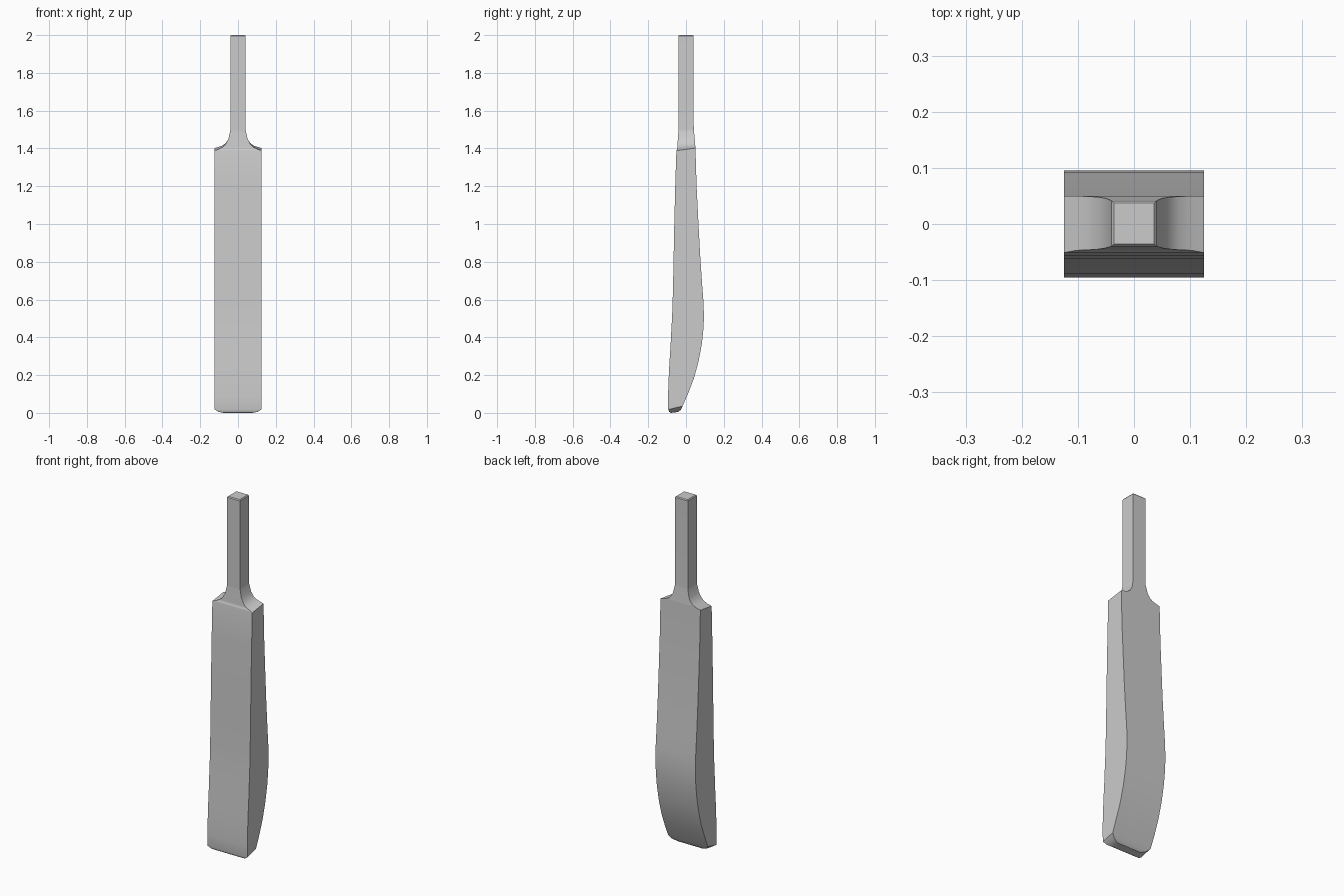
import bpy
import bmesh


def loft(name, rows, cap_bottom=True, cap_top=True):
    """Loft four-cornered rings: (z_front, z_back, half_width, y_front, y_back)."""
    bm = bmesh.new()
    rings = []
    for zf, zb, w, yf, yb in rows:
        corners = [(-w, yf, zf), (w, yf, zf), (w, yb, zb), (-w, yb, zb)]
        rings.append([bm.verts.new(c) for c in corners])
    for a, b in zip(rings, rings[1:]):
        for i in range(4):
            j = (i + 1) % 4
            bm.faces.new((a[i], a[j], b[j], b[i]))
    if cap_bottom:
        bm.faces.new(rings[0][::-1])
    if cap_top:
        bm.faces.new(rings[-1])
    bmesh.ops.recalc_face_normals(bm, faces=bm.faces)
    mesh = bpy.data.meshes.new(name)
    bm.to_mesh(mesh)
    bm.free()
    obj = bpy.data.objects.new(name, mesh)
    bpy.context.collection.objects.link(obj)
    bpy.ops.object.select_all(action='DESELECT')
    obj.select_set(True)
    bpy.context.view_layer.objects.active = obj
    bpy.ops.object.shade_smooth_by_angle(angle=0.45)
    return obj


# Blade: chamfered toe, bowed face, swollen back and flared shoulders
loft("blade", [
    (0.000, 0.005, 0.075, -0.080, -0.040),
    (0.006, 0.016, 0.105, -0.089, -0.028),
    (0.018, 0.036, 0.124, -0.094, -0.018),
    (0.08, 0.10, 0.125, -0.095, 0.010),
    (0.16, 0.18, 0.125, -0.093, 0.041),
    (0.26, 0.27, 0.125, -0.088, 0.066),
    (0.35, 0.36, 0.125, -0.082, 0.083),
    (0.43, 0.43, 0.125, -0.078, 0.091),
    (0.50, 0.50, 0.125, -0.074, 0.095),
    (0.58, 0.58, 0.125, -0.071, 0.093),
    (0.70, 0.70, 0.125, -0.068, 0.084),
    (0.85, 0.85, 0.125, -0.065, 0.074),
    (1.00, 1.00, 0.125, -0.062, 0.066),
    (1.20, 1.20, 0.125, -0.057, 0.056),
    (1.388, 1.402, 0.125, -0.051, 0.050),
    (1.396, 1.408, 0.103, -0.047, 0.050),
    (1.408, 1.416, 0.080, -0.046, 0.049),
    (1.424, 1.428, 0.065, -0.045, 0.048),
    (1.450, 1.450, 0.051, -0.043, 0.046),
    (1.495, 1.495, 0.041, -0.040, 0.042),
], cap_top=False)

# Handle: square grip with a slightly eased top edge
loft("handle", [
    (1.495, 1.495, 0.041, -0.040, 0.042),
    (1.52, 1.52, 0.040, -0.040, 0.041),
    (1.995, 1.995, 0.040, -0.040, 0.041),
    (2.000, 2.000, 0.036, -0.036, 0.037),
], cap_bottom=False)
